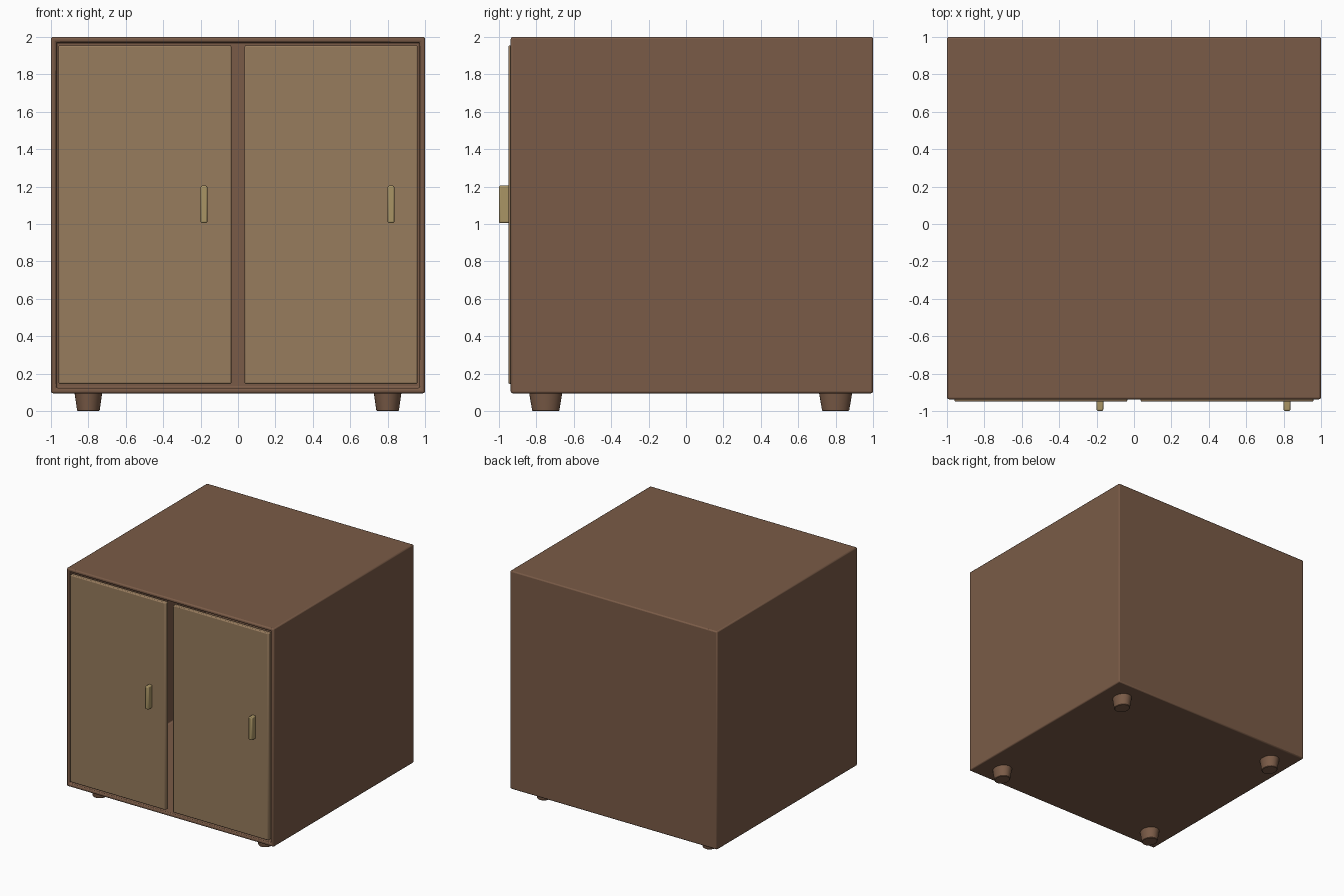
import bpy, bmesh
from mathutils import Vector, Matrix

if "Cube" in bpy.data.objects:
    bpy.data.objects.remove(bpy.data.objects["Cube"])


def material(name, rgb):
    m = bpy.data.materials.new(name)
    m.diffuse_color = (*rgb, 1)
    m.use_nodes = True
    m.node_tree.nodes["Principled BSDF"].inputs["Base Color"].default_value = m.diffuse_color
    return m


BROWN = material("dark_wood", (0.195, 0.105, 0.063))
TAN = material("light_wood", (0.31, 0.20, 0.11))
BRASS = material("brass", (0.40, 0.30, 0.13))


def finish(bm, name, mat, bevel=0, segments=2):
    bmesh.ops.recalc_face_normals(bm, faces=bm.faces)
    me = bpy.data.meshes.new(name)
    bm.to_mesh(me)
    bm.free()
    me.materials.append(mat)
    ob = bpy.data.objects.new(name, me)
    bpy.context.collection.objects.link(ob)
    if bevel:
        mod = ob.modifiers.new("bevel", "BEVEL")
        mod.width, mod.segments = bevel, segments
    bpy.ops.object.select_all(action='DESELECT')
    ob.select_set(True)
    bpy.context.view_layer.objects.active = ob
    bpy.ops.object.shade_smooth_by_angle()
    return ob


def box(lo, hi):
    lo, hi = Vector(lo), Vector(hi)
    bm = bmesh.new()
    mat = Matrix.Translation((lo + hi) / 2) @ Matrix.Diagonal((*(hi - lo), 1))
    bmesh.ops.create_cube(bm, size=1, matrix=mat)
    return bm


# Hollow cabinet: front face inset, then pushed inwards
bm = box((-1, -0.937, 0.095), (1, 1, 2))
bm.normal_update()
front = min(bm.faces, key=lambda f: f.calc_center_median().y)
bmesh.ops.inset_region(bm, faces=[front], thickness=0.04)
out = bmesh.ops.extrude_discrete_faces(bm, faces=[front])
bmesh.ops.translate(bm, verts=out["faces"][0].verts, vec=(0, 1.89, 0))
finish(bm, "cabinet_body", BROWN, 0.01)

# Doors and their handles
for side, x0, x1, hx in (("left", -0.96, -0.035, -0.182), ("right", 0.035, 0.96, 0.818)):
    finish(box((x0, -0.95, 0.145), (x1, -0.91, 1.955)), side + "_door", TAN, 0.008)
    finish(box((hx - 0.018, -1, 1.005), (hx + 0.018, -0.94, 1.205)), side + "_handle", BRASS, 0.008)

# Tapered feet, slightly longer front to back
for x in (-0.8, 0.8):
    for y in (-0.75, 0.8):
        bm = bmesh.new()
        bmesh.ops.create_cone(bm, cap_ends=True, segments=32, radius1=0.8, radius2=1, depth=0.105,
                              matrix=Matrix.Translation((x, y, 0.0525)) @ Matrix.Diagonal((0.075, 0.09, 1, 1)))
        finish(bm, "foot", BROWN, 0.004, 1)
